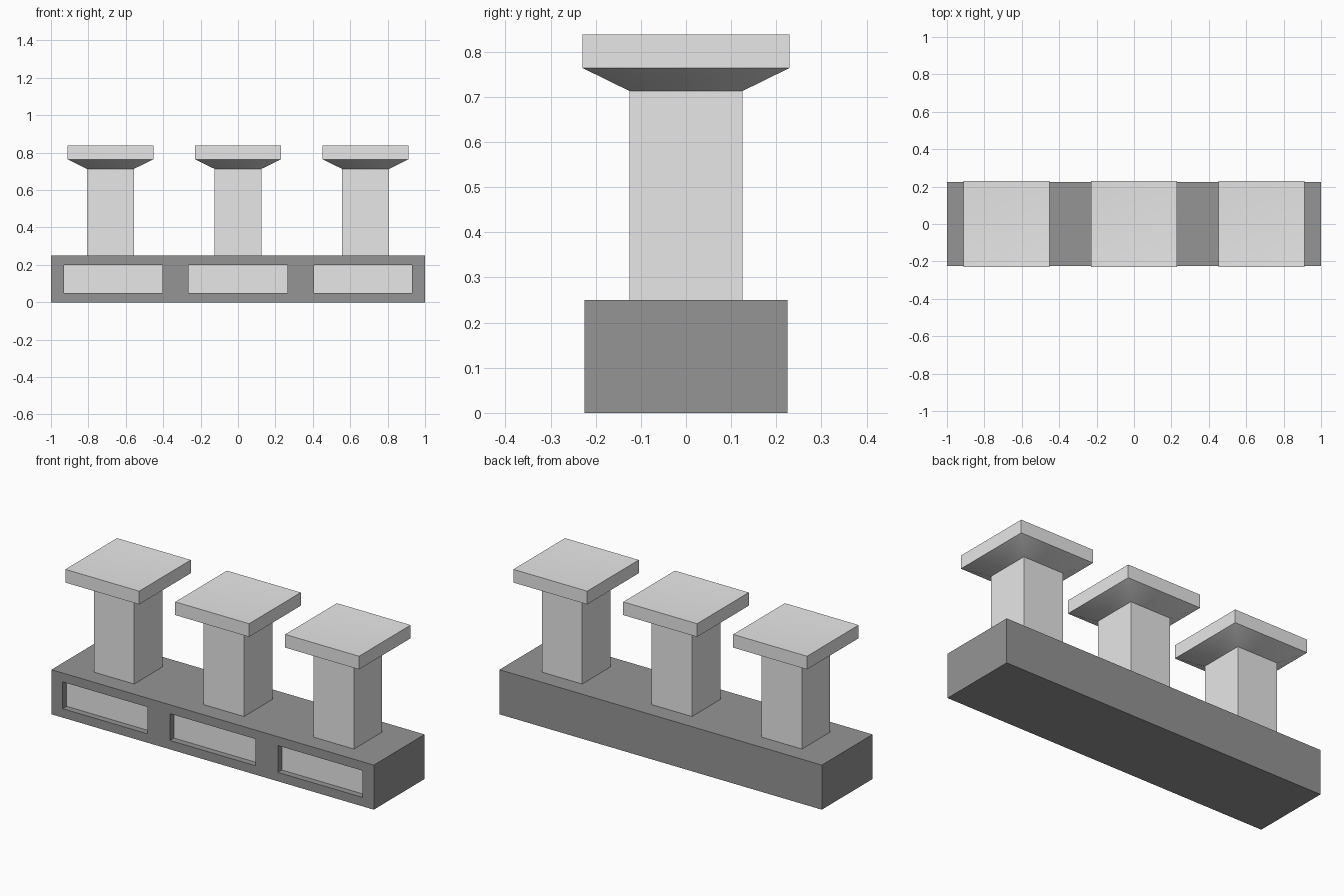
import bpy
import bmesh
from math import radians
from mathutils import Vector

cube = bpy.data.objects.get("Cube")
if cube:
    bpy.data.objects.remove(cube, do_unlink=True)


def make_material(name, grey):
    mat = bpy.data.materials.new(name)
    mat.use_nodes = True
    colour = (grey, grey, grey, 1)
    mat.diffuse_color = colour
    mat.node_tree.nodes["Principled BSDF"].inputs["Base Color"].default_value = colour
    return mat


light = make_material("light grey", 0.8)
dark = make_material("dark grey", 0.3)


def finish(name, bm, materials, x=0):
    bm.normal_update()
    mesh = bpy.data.meshes.new(name)
    bm.to_mesh(mesh)
    bm.free()
    for mat in materials:
        mesh.materials.append(mat)
    obj = bpy.data.objects.new(name, mesh)
    obj.location.x = x
    bpy.context.collection.objects.link(obj)
    return obj


def box(size, centre):
    bm = bmesh.new()
    bmesh.ops.create_cube(bm, size=1)
    bmesh.ops.scale(bm, verts=bm.verts, vec=size)
    bmesh.ops.translate(bm, verts=bm.verts, vec=centre)
    return bm


# Base block with three recessed panels on the front
windows = [(-0.93, -0.405), (-0.265, 0.265), (0.405, 0.93)]
bottom, top = 0.05, 0.2
bm = box((2, 0.45, 0.25), (0, 0, 0.125))
cuts = [((x, 0, 0), (1, 0, 0)) for pair in windows for x in pair]
cuts += [((0, 0, z), (0, 0, 1)) for z in (bottom, top)]
for point, normal in cuts:
    bmesh.ops.bisect_plane(bm, geom=bm.verts[:] + bm.edges[:] + bm.faces[:],
                           plane_co=point, plane_no=normal)
bm.normal_update()
panels = []
for face in bm.faces:
    c = face.calc_center_median()
    if face.normal.y < -0.9 and bottom < c.z < top and any(a < c.x < b for a, b in windows):
        panels.append(face)
bmesh.ops.inset_individual(bm, faces=panels, thickness=0, depth=-0.035)
for face in panels:
    face.material_index = 1
finish("base", bm, [dark, light])


# Square cap: flared underside, straight rim, slightly dished top
def cap_mesh():
    bm = bmesh.new()
    rings = []
    for half, z in ((0.125, 0.713), (0.229, 0.764), (0.229, 0.838)):
        corners = ((-1, -1), (1, -1), (1, 1), (-1, 1))
        rings.append([bm.verts.new((half * a, half * b, z)) for a, b in corners])
    middle = bm.verts.new((0, 0, 0.82))
    bm.faces.new(rings[0][::-1])
    for i in range(4):
        j = (i + 1) % 4
        for low, high in zip(rings, rings[1:]):
            bm.faces.new((low[i], low[j], high[j], high[i]))
        bm.faces.new((rings[2][i], rings[2][j], middle))
    return bm


# Three posts with their caps
for side, x in (("right", -0.682), ("middle", 0), ("left", 0.682)):
    finish(side + "_post", box((0.25, 0.25, 0.463), (0, 0, 0.4815)), [light], x)
    cap = finish(side + "_cap", cap_mesh(), [light], x)
    bpy.ops.object.select_all(action='DESELECT')
    cap.select_set(True)
    bpy.context.view_layer.objects.active = cap
    bpy.ops.object.shade_smooth_by_angle(angle=radians(45))
